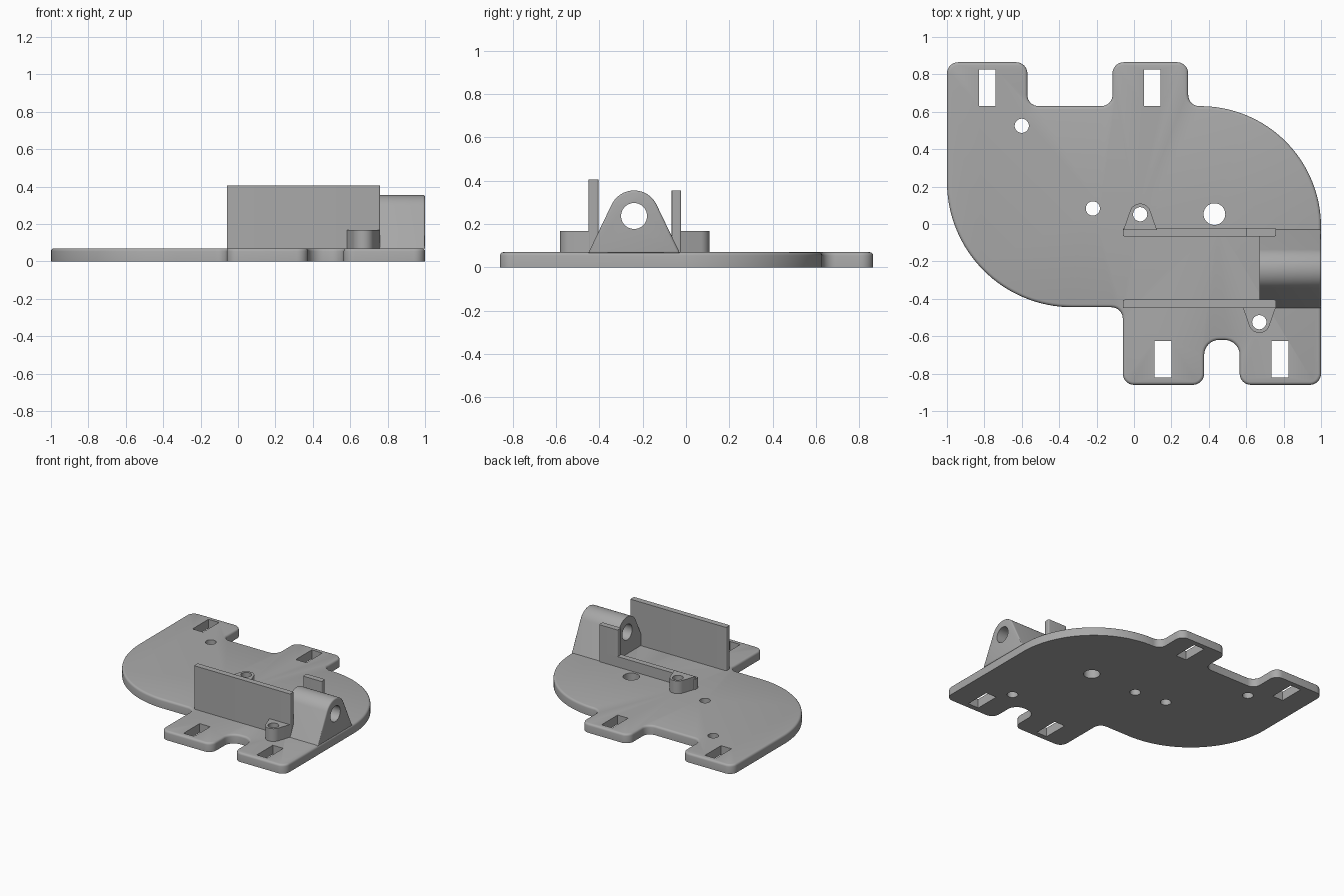
import bpy, bmesh
from math import acos, atan2, cos, sin, pi, hypot, tan
from mathutils import Vector

cube = bpy.data.objects.get("Cube")
if cube:
    bpy.data.objects.remove(cube, do_unlink=True)

grey = bpy.data.materials.new("matte grey")
grey.use_nodes = True
grey.diffuse_color = (0.4, 0.4, 0.4, 1)
grey.node_tree.nodes["Principled BSDF"].inputs["Base Color"].default_value = (0.4, 0.4, 0.4, 1)


def rounded(corners):
    """Outline with each (x, y, radius) corner replaced by an arc."""
    out = []
    for i, (x, y, r) in enumerate(corners):
        p = Vector((x, y))
        a = (Vector(corners[i - 1][:2]) - p).normalized()
        b = (Vector(corners[(i + 1) % len(corners)][:2]) - p).normalized()
        if r == 0:
            out.append(p)
            continue
        half = a.angle(b) / 2
        centre = p + (a + b).normalized() * (r / sin(half))
        start = p + a * (r / tan(half)) - centre
        end = p + b * (r / tan(half)) - centre
        sweep = start.angle_signed(end)
        n = 32 if r > 0.3 else 8
        for k in range(n + 1):
            t = -sweep * k / n
            out.append(centre + Vector((start.x * cos(t) - start.y * sin(t),
                                        start.x * sin(t) + start.y * cos(t))))
    return out


def arch(cx, cy, r, width, drop, flip=1):
    """Round tip with straight sides tangent to it, on a wider base."""
    a = atan2(-drop, width) + acos(r / hypot(width, drop))
    pts = [(width, -drop)]
    pts += [(r * cos(a + (pi - 2 * a) * k / 24), r * sin(a + (pi - 2 * a) * k / 24)) for k in range(25)]
    pts += [(-width, -drop)]
    return [Vector((cx + flip * x, cy + flip * y)) for x, y in pts]


def circle(cx, cy, r):
    return [Vector((cx + r * cos(k * pi / 20), cy + r * sin(k * pi / 20))) for k in range(40)]


def rect(x0, x1, y0, y1, r=0):
    return rounded([(x0, y0, r), (x1, y0, r), (x1, y1, r), (x0, y1, r)])


def prism(name, outline, lo, hi, along_x=False, bevel=0):
    """Extrude an outline along z, or a (y, z) outline along x."""
    place = (lambda p, h: (h, p.x, p.y)) if along_x else (lambda p, h: (p.x, p.y, h))
    bm = bmesh.new()
    bottom = [bm.verts.new(place(p, lo)) for p in outline]
    top = [bm.verts.new(place(p, hi)) for p in outline]
    bm.faces.new(bottom)
    cap = bm.faces.new(top)
    for i in range(len(outline)):
        bm.faces.new((bottom[i - 1], bottom[i], top[i], top[i - 1]))
    bmesh.ops.recalc_face_normals(bm, faces=bm.faces)
    if bevel:
        bmesh.ops.bevel(bm, geom=list(cap.edges), offset=bevel, segments=3, profile=0.5, affect='EDGES')
    mesh = bpy.data.meshes.new(name)
    bm.to_mesh(mesh)
    bm.free()
    mesh.materials.append(grey)
    ob = bpy.data.objects.new(name, mesh)
    bpy.context.collection.objects.link(ob)
    return ob


def finish(ob, cutters=()):
    """Cut the openings, then smooth the curved faces."""
    for c in cutters:
        m = ob.modifiers.new("cut", 'BOOLEAN')
        m.operation, m.solver, m.object = 'DIFFERENCE', 'EXACT', c
    bpy.ops.object.select_all(action='DESELECT')
    ob.select_set(True)
    bpy.context.view_layer.objects.active = ob
    for m in list(ob.modifiers):
        bpy.ops.object.modifier_apply(modifier=m.name)
    for c in cutters:
        bpy.data.objects.remove(c, do_unlink=True)
    bpy.ops.object.shade_smooth_by_angle(angle=0.6)


THICK = 0.07
F = 0.06  # corner radius of tabs

# Base plate with four strap tabs
plate = prism("base_plate", rounded([
    (-1, 0.865, F), (-0.57, 0.865, F), (-0.57, 0.63, F), (-0.115, 0.63, F),
    (-0.115, 0.865, F), (0.29, 0.865, F), (0.29, 0.63, F), (1, 0.63, 0.645),
    (1, -0.86, F), (0.565, -0.86, F), (0.565, -0.62, 0.08), (0.375, -0.62, 0.08),
    (0.375, -0.86, F), (-0.06, -0.86, F), (-0.06, -0.445, F), (-1, -0.445, 0.67)]),
    0, THICK, bevel=0.016)
holes = [circle(x, y, r) for x, y, r in (
    (-0.6, 0.525, 0.038), (-0.22, 0.083, 0.038), (0.43, 0.053, 0.058),
    (0.033, 0.052, 0.038), (0.67, -0.525, 0.038))]
slots = [rect(x, x + 0.09, y, y + 0.195) for x, y in (
    (-0.83, 0.63), (0.053, 0.63), (0.11, -0.82), (0.735, -0.82))]
finish(plate, [prism("cutter", o, -0.1, 0.3) for o in holes + slots])

# Tall front wall, low back rail and its end post
finish(prism("front_wall", rect(-0.06, 0.76, -0.45, -0.405, 0.008), 0.04, 0.405))
finish(prism("back_rail", rect(-0.06, 0.76, -0.066, -0.022, 0.008), 0.04, 0.15))
finish(prism("back_post", rect(0.6, 0.76, -0.066, -0.022, 0.008), 0.04, 0.355))

# Screw bosses beside the walls
for name, x, y, flip in (("back_boss", 0.033, 0.052, 1), ("front_boss", 0.67, -0.525, -1)):
    boss = prism(name, arch(x, y, 0.057, 0.09, 0.085, flip), 0.03, 0.168)
    finish(boss, [prism("cutter", circle(x, y, 0.038), -0.1, 0.3)])

# Arched pivot block, flush with the plate edge
block = prism("pivot_block", arch(-0.24, 0.24, 0.115, 0.212, 0.175), 0.67, 1, along_x=True, bevel=0.01)
finish(block, [prism("cutter", circle(-0.24, 0.237, 0.06), 0.5, 1.2, along_x=True)])
